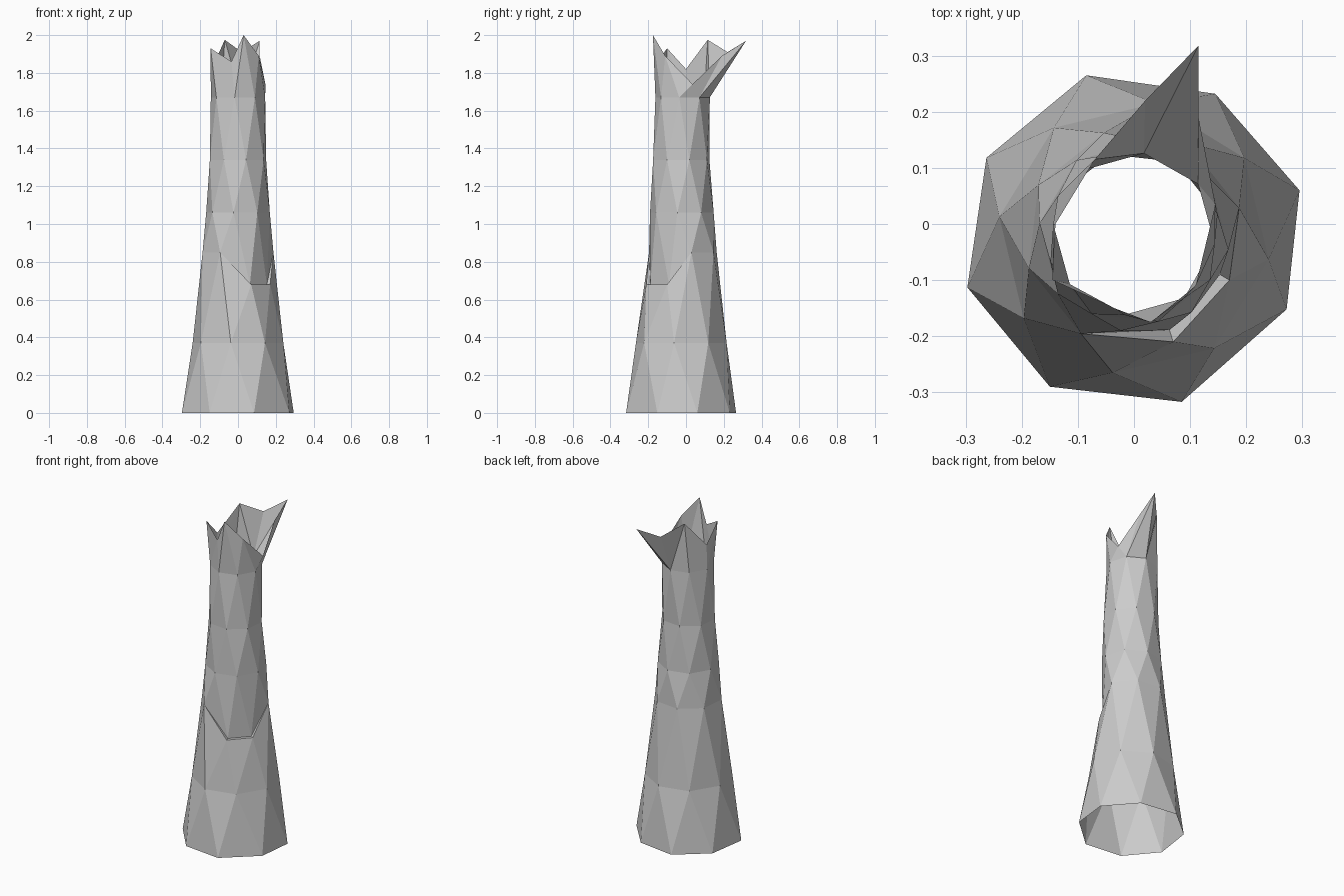
import bpy, bmesh
from math import radians, cos, sin

if "Cube" in bpy.data.objects:
    bpy.data.objects.remove(bpy.data.objects["Cube"])

bm = bmesh.new()


def ring(r, z, start, cy):
    """Eight-sided ring, returned as (angle, vertex) pairs."""
    out = []
    for k in range(8):
        a = start + 45 * k
        t = radians(a)
        out.append((a, bm.verts.new((r * cos(t), cy + r * sin(t), z))))
    return out


def zip_rings(low, up):
    """Triangulate between two closed rings, stepping by angle."""
    a = low + [(low[0][0] + 360, low[0][1])]
    b = up + [(up[0][0] + 360, up[0][1])]
    i = j = 0
    while i < len(a) - 1 or j < len(b) - 1:
        if j == len(b) - 1 or (i < len(a) - 1 and a[i + 1][0] <= b[j + 1][0]):
            bm.faces.new((a[i][1], a[i + 1][1], b[j][1]))
            i += 1
        else:
            bm.faces.new((a[i][1], b[j + 1][1], b[j][1]))
            j += 1


# flared base
base = [(16, (.295, .06)), (61, (.145, .232)), (106, (-.085, .265)),
        (151, (-.263, .118)), (196, (-.297, -.113)), (241, (-.15, -.29)),
        (286, (.085, -.317)), (331, (.272, -.152))]
r0 = [(a, bm.verts.new((x, y, 0))) for a, (x, y) in base]
r1 = ring(.243, .37, 36, -.025)
r2 = ring(.195, .85, 16, -.025)
zip_rings(r0, r1)

# chipped ledge at the front right: two lowered corners, shell above set inward
r2_top = list(r2)
for k, co in ((6, (.07, -.21, .68)), (7, (.17, -.10, .68))):
    v = r2[k][1]
    v.co = co
    r2_top[k] = (r2[k][0], bm.verts.new((co[0] * .9, co[1] * .9, .68)))
zip_rings(r1, r2)
bm.faces.new((r2[5][1], r2[6][1], r2_top[6][1]))
bm.faces.new((r2[6][1], r2[7][1], r2_top[7][1], r2_top[6][1]))
bm.faces.new((r2[7][1], r2[0][1], r2_top[7][1]))

# upper trunk
r3 = ring(.17, 1.06, 37, -.022)
r4 = ring(.155, 1.34, 16, -.025)
r5 = ring(.145, 1.67, 38, -.018)
zip_rings(r2_top, r3)
zip_rings(r3, r4)
zip_rings(r4, r5)

# splintered rim with one spike leaning to the back
rim = [(13, (.145, .035, 1.74)), (57, (.115, .19, 1.89)),
       (70, (.115, .318, 1.97)), (85, (.02, .22, 1.91)),
       (121, (-.07, .115, 1.975)), (175, (-.14, 0, 1.82)),
       (212, (-.145, -.10, 1.93)), (257, (-.035, -.15, 1.86)),
       (281, (.03, -.175, 2.0)), (322, (.11, -.11, 1.89))]
zip_rings(r5, [(a, bm.verts.new(co)) for a, co in rim])

bmesh.ops.recalc_face_normals(bm, faces=bm.faces)
mesh = bpy.data.meshes.new("hollow_trunk")
bm.to_mesh(mesh)
bm.free()
bpy.context.collection.objects.link(bpy.data.objects.new("hollow_trunk", mesh))
